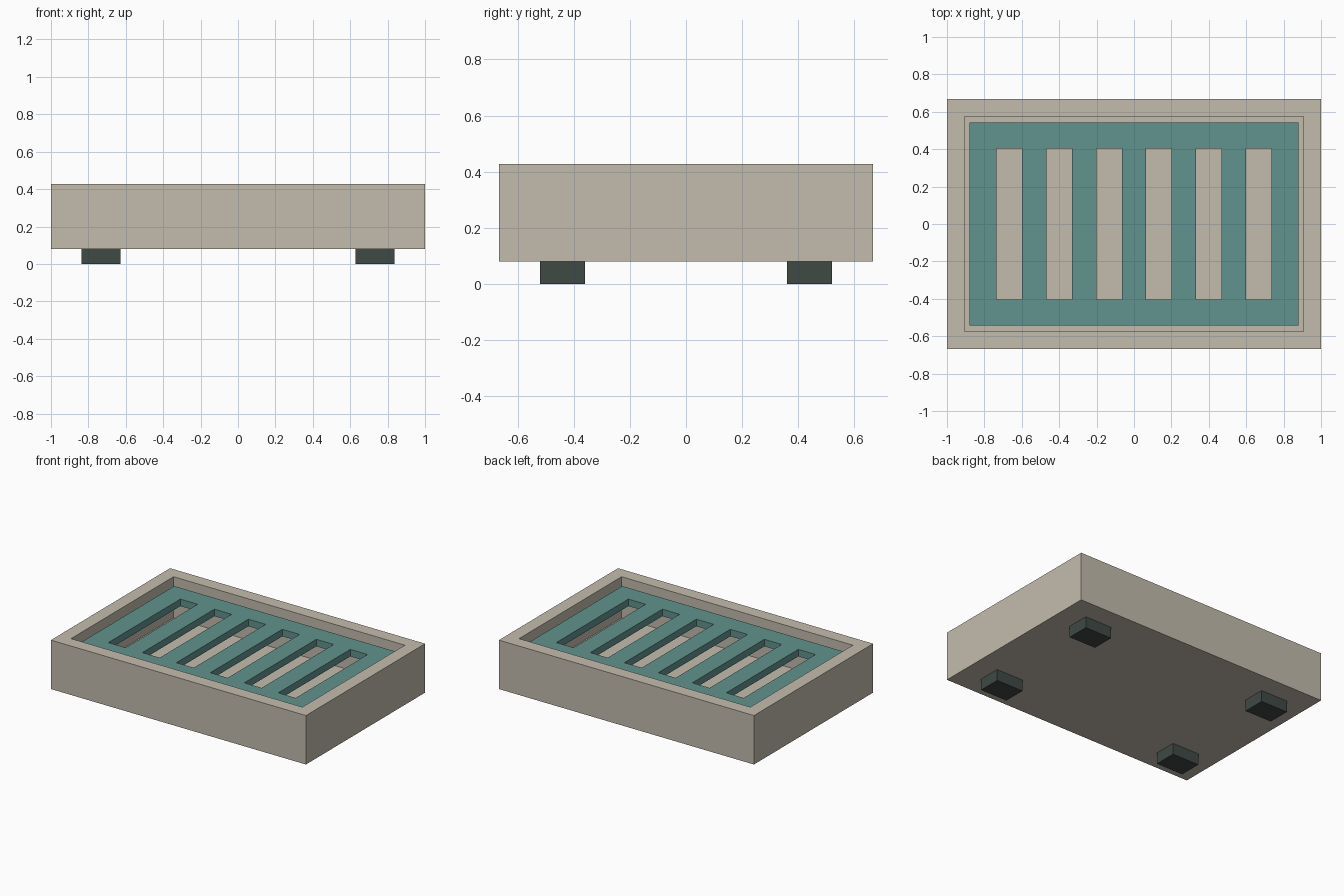
import bpy, bmesh
from mathutils import Vector

if "Cube" in bpy.data.objects:
    bpy.data.objects.remove(bpy.data.objects["Cube"])


def colour(name, rgb):
    m = bpy.data.materials.new(name)
    m.diffuse_color = (*rgb, 1)
    m.use_nodes = True
    m.node_tree.nodes["Principled BSDF"].inputs["Base Color"].default_value = m.diffuse_color
    return m


tan = colour("tan", (0.55, 0.50, 0.42))
teal = colour("teal", (0.12, 0.29, 0.27))
dark = colour("dark", (0.05, 0.067, 0.06))


def finish(bm, name, mat):
    bmesh.ops.recalc_face_normals(bm, faces=bm.faces)
    me = bpy.data.meshes.new(name)
    bm.to_mesh(me)
    bm.free()
    me.materials.append(mat)
    ob = bpy.data.objects.new(name, me)
    bpy.context.collection.objects.link(ob)
    return ob


def box(lo, hi):
    bm = bmesh.new()
    bmesh.ops.create_cube(bm, size=1)
    lo, hi = Vector(lo), Vector(hi)
    for v in bm.verts:
        v.co = (lo + hi) / 2 + v.co * (hi - lo)
    return bm


# Tray: box with the top face inset and pushed down to the floor
BASE, RIM, FLOOR = 0.08, 0.427, 0.135
bm = box((-1, -0.667, BASE), (1, 0.667, RIM))
bm.normal_update()
top = max(bm.faces, key=lambda f: f.normal.z)
bmesh.ops.inset_region(bm, faces=[top], thickness=0.093, use_even_offset=True)
pit = bmesh.ops.extrude_face_region(bm, geom=[top])
bmesh.ops.translate(bm, vec=(0, 0, FLOOR - RIM),
                    verts=[g for g in pit["geom"] if isinstance(g, bmesh.types.BMVert)])
if top.is_valid:
    bm.faces.remove(top)
finish(bm, "tray", tan)

# Grate: a flat grid of panels with six slots left open, thickened
xs = [-0.88]
for i in range(6):
    c = (i - 2.5) * 0.2665
    xs += [c - 0.068, c + 0.068]
xs.append(0.88)
ys = [-0.543, -0.403, 0.403, 0.543]
bm = bmesh.new()
grid = [[bm.verts.new((x, y, 0.33)) for y in ys] for x in xs]
for i in range(len(xs) - 1):
    for j in range(3):
        if not (j == 1 and i % 2 == 1):
            bm.faces.new((grid[i][j], grid[i + 1][j], grid[i + 1][j + 1], grid[i][j + 1]))
up = bmesh.ops.extrude_face_region(bm, geom=bm.faces[:], use_keep_orig=True)
bmesh.ops.translate(bm, vec=(0, 0, 0.05),
                    verts=[g for g in up["geom"] if isinstance(g, bmesh.types.BMVert)])
finish(bm, "drain_grate", teal)

# Four feet
for sx, side in ((-1, "left"), (1, "right")):
    for sy, end in ((-1, "front"), (1, "back")):
        x, y = sx * 0.733, sy * 0.44
        finish(box((x - 0.105, y - 0.08, 0), (x + 0.105, y + 0.08, BASE)),
               f"{end}_{side}_foot", dark)
